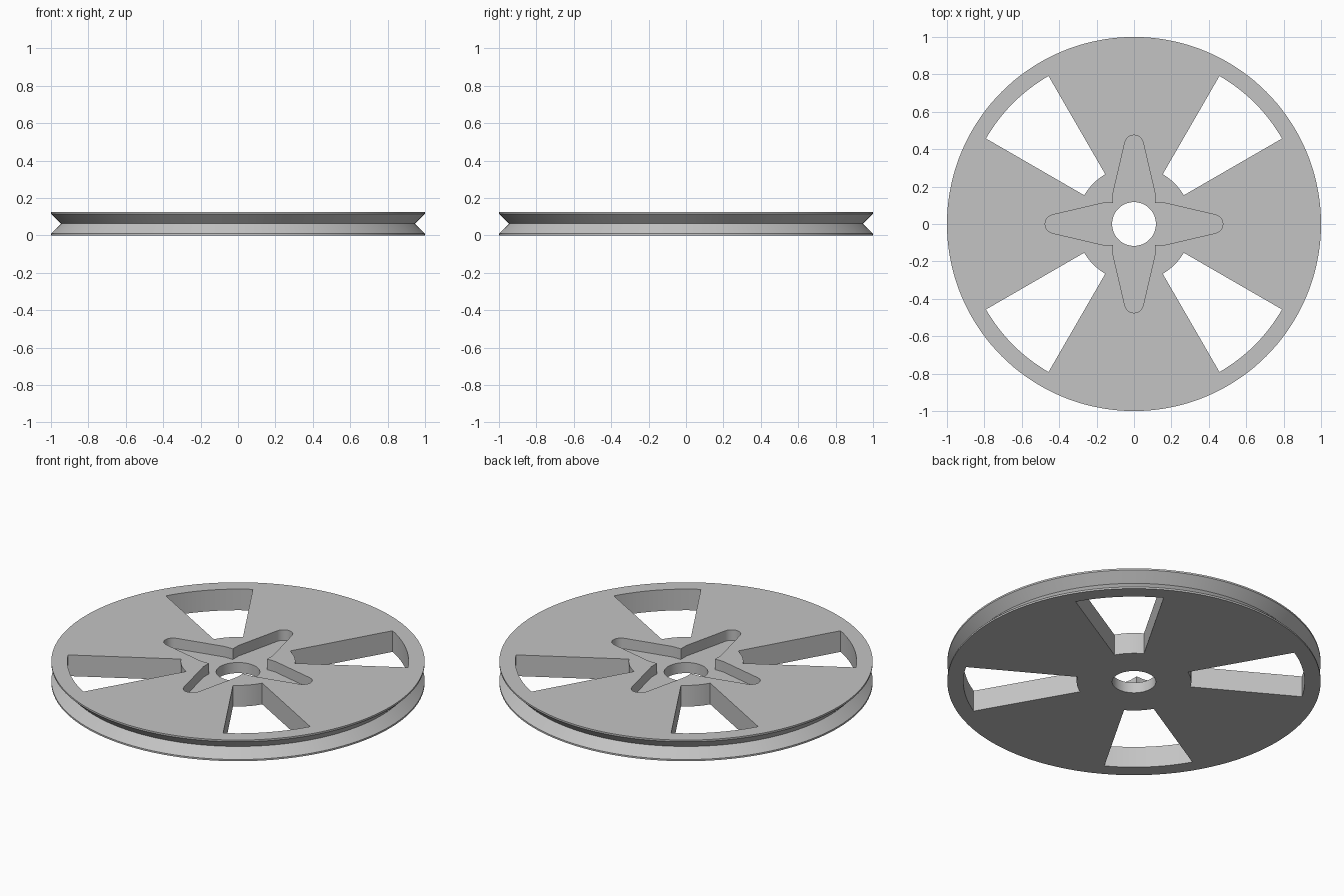
import bpy, bmesh
from math import cos, sin, radians

cube = bpy.data.objects.get("Cube")
if cube:
    bpy.data.objects.remove(cube, do_unlink=True)

THICK, LIP, GROOVE, BORE = 0.125, 0.01, 0.947, 0.117
FLOOR = 0.0625      # floor height of the cross recess
SEGMENTS = 144

grey = bpy.data.materials.new("light grey")
grey.use_nodes = True
grey.diffuse_color = (0.55, 0.55, 0.55, 1)
grey.node_tree.nodes["Principled BSDF"].inputs["Base Color"].default_value = grey.diffuse_color

bm = bmesh.new()


def arc(radius, start, end, steps, cx=0.0):
    angles = [radians(start + (end - start) * i / steps) for i in range(steps + 1)]
    return [(cx + radius * cos(a), radius * sin(a)) for a in angles]


def circle(radius):
    return arc(radius, 0, 360, SEGMENTS)[:-1]


def turn(points, quarter):
    for _ in range(quarter):
        points = [(-y, x) for x, y in points]
    return points


def ring(outline, z):
    """Closed loop of vertices at one height."""
    return [bm.verts.new((x, y, z)) for x, y in outline]


def wall(lower, upper):
    """Band of quads between two matching loops."""
    n = len(lower)
    for i in range(n):
        j = (i + 1) % n
        bm.faces.new((lower[i], lower[j], upper[j], upper[i]))


def flat_face(loops):
    """Fill the area between an outer loop and its holes."""
    edges = [bm.edges.get((a, b)) for loop in loops
             for a, b in zip(loop, loop[1:] + loop[:1])]
    bmesh.ops.triangle_fill(bm, edges=edges, use_beauty=True, normal=(0, 0, 1))


# Rim with a V groove
profile = [(1, 0), (1, LIP), (GROOVE, THICK / 2), (1, THICK - LIP), (1, THICK)]
rim = [ring(circle(r), z) for r, z in profile]
for below, above in zip(rim, rim[1:]):
    wall(below, above)

# Four wedge windows through the disc
window = arc(0.914, 30, 60, 12) + arc(0.307, 60, 30, 8)
window_bottoms, window_tops = [], []
for q in range(4):
    window_bottoms.append(ring(turn(window, q), 0))
    window_tops.append(ring(turn(window, q), THICK))
    wall(window_bottoms[-1], window_tops[-1])

# Cross recess with four tapered, round-tipped arms
arm = [(0.112, -0.112), (0.165, -0.112)] + arc(0.05, -77, 77, 12, cx=0.425) + [(0.165, 0.112)]
cross = [p for q in range(4) for p in turn(arm, q)]
cross_floor, cross_top = ring(cross, FLOOR), ring(cross, THICK)
wall(cross_floor, cross_top)

# Centre bore
bore_bottom, bore_top = ring(circle(BORE), 0), ring(circle(BORE), FLOOR)
wall(bore_bottom, bore_top)

# Underside, recess floor and top face
flat_face([rim[0], bore_bottom] + window_bottoms)
flat_face([cross_floor, bore_top])
flat_face([rim[-1], cross_top] + window_tops)

# Face everything outward
bm.normal_update()
bmesh.ops.recalc_face_normals(bm, faces=bm.faces[:])
if bm.calc_volume(signed=True) < 0:
    bmesh.ops.reverse_faces(bm, faces=bm.faces[:])

mesh = bpy.data.meshes.new("pulley_wheel")
bm.to_mesh(mesh)
bm.free()
mesh.materials.append(grey)
wheel = bpy.data.objects.new("pulley_wheel", mesh)
bpy.context.collection.objects.link(wheel)

bpy.context.view_layer.objects.active = wheel
wheel.select_set(True)
bpy.ops.object.shade_smooth_by_angle(angle=radians(25))
